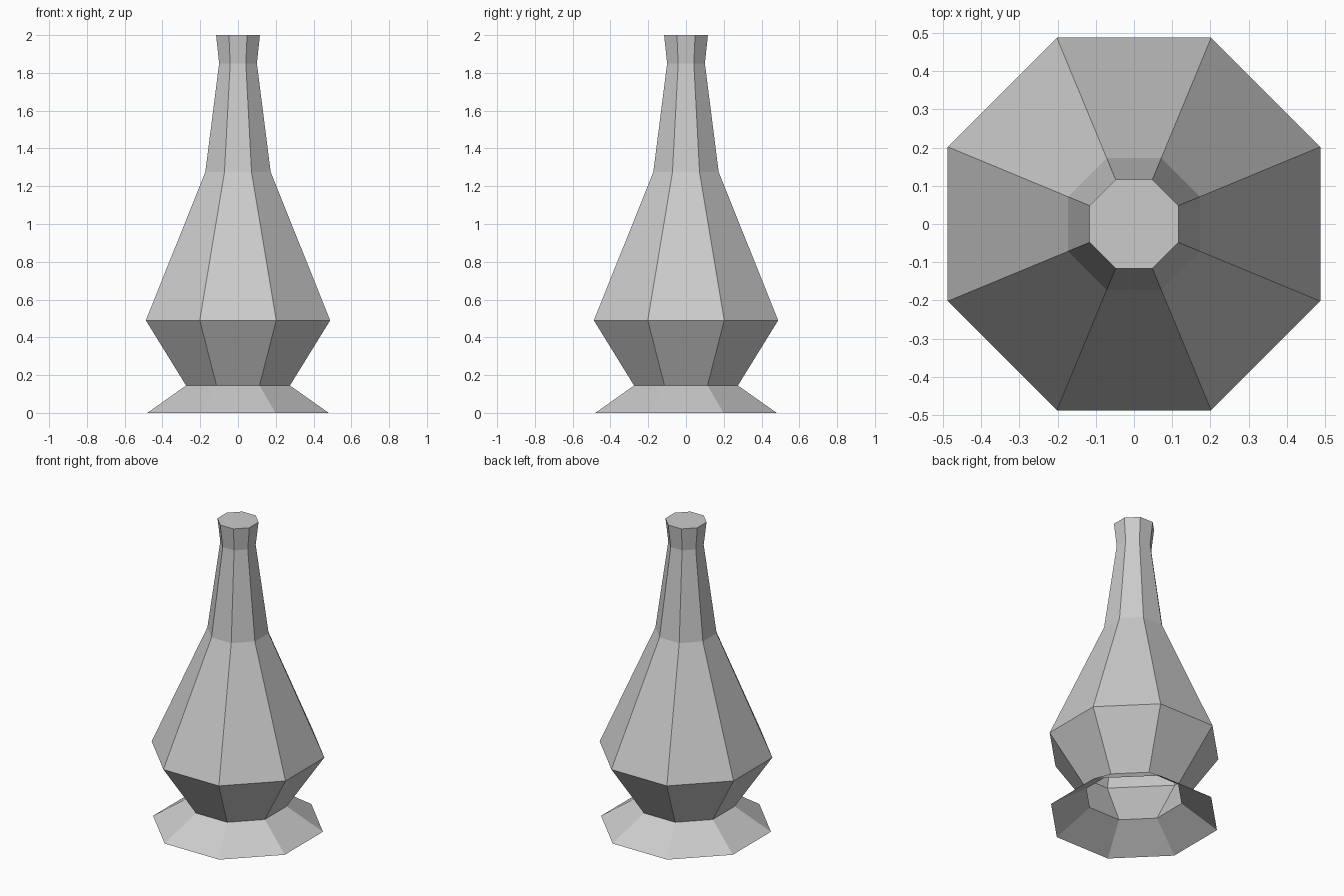
import bpy, bmesh, math

if "Cube" in bpy.data.objects:
    bpy.data.objects.remove(bpy.data.objects["Cube"])

SIDES = 8
# (flat-to-centre distance, height) from foot to lip
PROFILE = [(0.48, 0.0), (0.275, 0.145), (0.488, 0.49),
           (0.173, 1.275), (0.10, 1.85), (0.116, 2.0)]

grey = bpy.data.materials.new("plain grey")
grey.diffuse_color = (0.6, 0.6, 0.6, 1)
grey.use_nodes = True
grey.node_tree.nodes["Principled BSDF"].inputs["Base Color"].default_value = grey.diffuse_color


def ring(bm, apothem, z):
    """Octagon ring with flat sides facing the axes."""
    r = apothem / math.cos(math.pi / SIDES)
    return [bm.verts.new((r * math.cos(math.tau * (i + 0.5) / SIDES),
                          r * math.sin(math.tau * (i + 0.5) / SIDES), z))
            for i in range(SIDES)]


def lathe(name, profile, cap_top=False):
    bm = bmesh.new()
    rings = [ring(bm, a, z) for a, z in profile]
    for low, high in zip(rings, rings[1:]):
        for i in range(SIDES):
            j = (i + 1) % SIDES
            bm.faces.new((low[i], low[j], high[j], high[i]))
    if cap_top:
        bm.faces.new(rings[-1])
    mesh = bpy.data.meshes.new(name)
    bm.to_mesh(mesh)
    bm.free()
    mesh.materials.append(grey)
    obj = bpy.data.objects.new(name, mesh)
    bpy.context.collection.objects.link(obj)


# Flared hollow foot, open underneath
lathe("foot", PROFILE[:2])
# Hollow body and neck with closed top
lathe("bottle_body", PROFILE[1:], cap_top=True)
